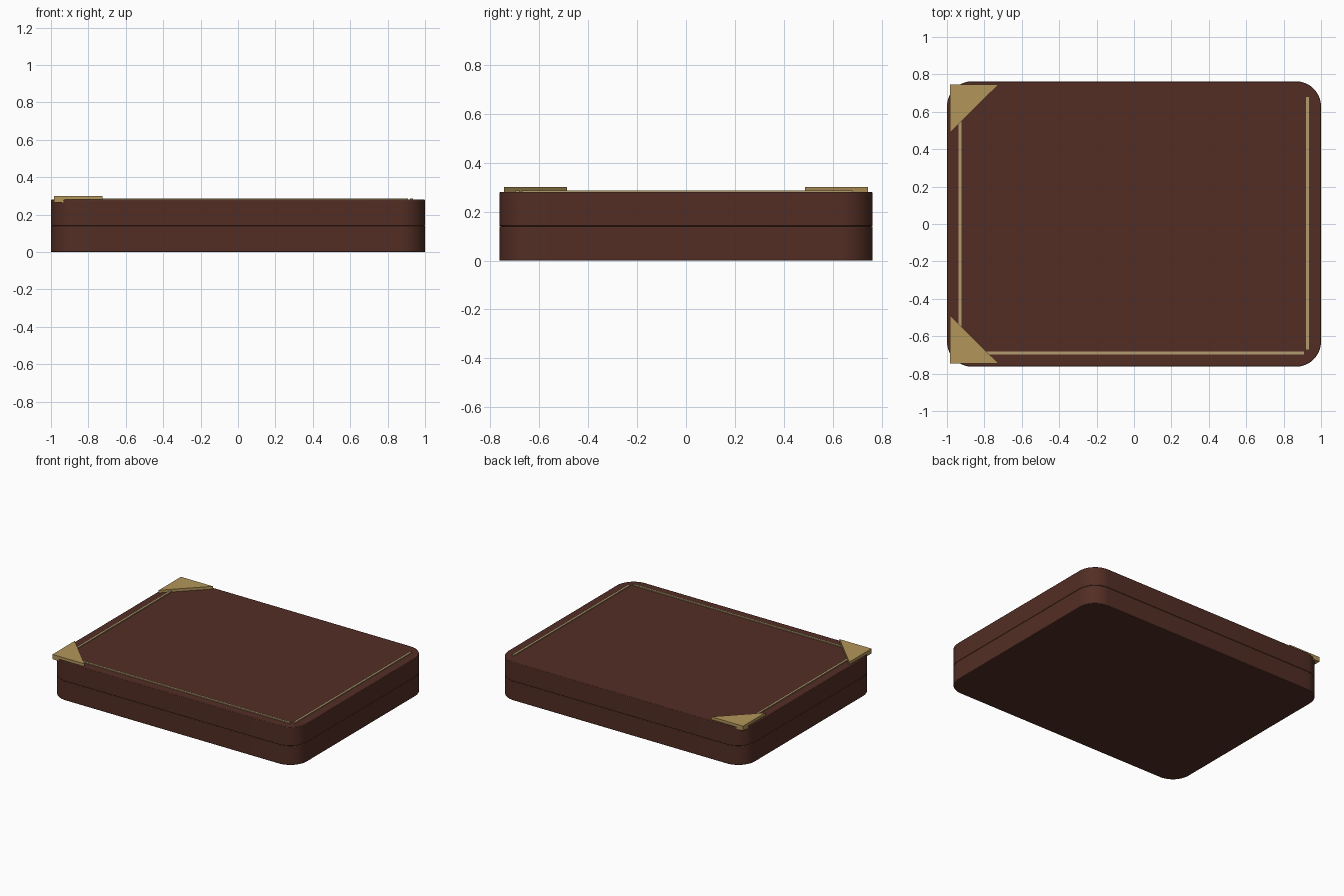
import bpy, bmesh, math

cube = bpy.data.objects.get("Cube")
if cube:
    bpy.data.objects.remove(cube)


def material(name, rgb):
    m = bpy.data.materials.new(name)
    m.use_nodes = True
    m.diffuse_color = (*rgb, 1)
    m.node_tree.nodes["Principled BSDF"].inputs["Base Color"].default_value = (*rgb, 1)
    return m


leather = material("brown leather", (0.085, 0.027, 0.018))
brass = material("brass", (0.45, 0.30, 0.10))
inlay = material("pale gold", (0.45, 0.33, 0.16))


def prism(name, outline, bottom, top, mat):
    """Extrude a flat outline between two heights."""
    bm = bmesh.new()
    face = bm.faces.new([bm.verts.new((x, y, bottom)) for x, y in outline])
    grown = bmesh.ops.extrude_face_region(bm, geom=[face])["geom"]
    for v in grown:
        if isinstance(v, bmesh.types.BMVert):
            v.co.z = top
    bmesh.ops.recalc_face_normals(bm, faces=bm.faces)
    mesh = bpy.data.meshes.new(name)
    bm.to_mesh(mesh)
    bm.free()
    mesh.materials.append(mat)
    obj = bpy.data.objects.new(name, mesh)
    bpy.context.collection.objects.link(obj)
    return obj


def rounded_rectangle(half_x, half_y, radius, steps=12):
    points = []
    for quarter, (sx, sy) in enumerate([(1, 1), (-1, 1), (-1, -1), (1, -1)]):
        for i in range(steps + 1):
            a = (quarter + i / steps) * math.pi / 2
            points.append((sx * (half_x - radius) + radius * math.cos(a),
                           sy * (half_y - radius) + radius * math.sin(a)))
    return points


def strip(name, x0, x1, y0, y1):
    prism(name, [(x0, y0), (x1, y0), (x1, y1), (x0, y1)], 0.275, 0.287, inlay)


# Case halves, with a fine seam between them
for name, bottom in (("case_base", 0), ("case_lid", 0.14)):
    half = prism(name, rounded_rectangle(1, 0.763, 0.135), bottom, bottom + 0.14, leather)
    bevel = half.modifiers.new("soft_edge", "BEVEL")
    bevel.width = 0.004
    bevel.segments = 2
    bevel.limit_method = "ANGLE"
    bevel.angle_limit = math.radians(40)
    bpy.ops.object.select_all(action="DESELECT")
    half.select_set(True)
    bpy.context.view_layer.objects.active = half
    bpy.ops.object.shade_smooth_by_angle(angle=math.radians(35))

# Inlaid strips on the lid
strip("right_strip", -0.938, -0.922, -0.68, 0.68)
strip("left_strip", 0.92, 0.936, -0.67, 0.68)
strip("front_strip", -0.91, 0.91, -0.698, -0.682)

# Triangular corner plates
for name, s in (("front_corner_plate", -1), ("back_corner_plate", 1)):
    prism(name, [(-0.985, s * 0.745), (-0.725, s * 0.745), (-0.985, s * 0.487)],
          0.265, 0.3, brass)
